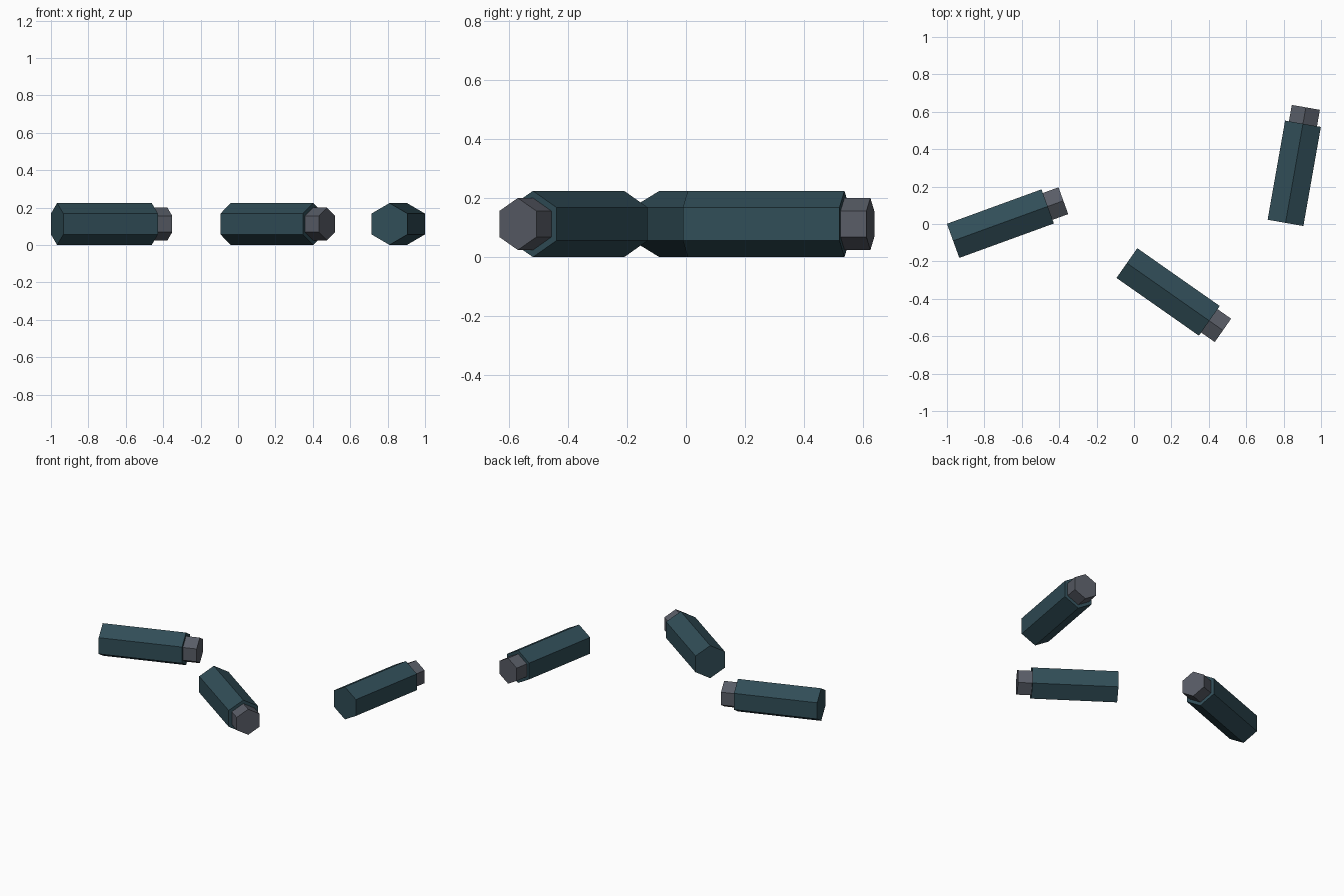
import bpy, bmesh, math

if "Cube" in bpy.data.objects:
    bpy.data.objects.remove(bpy.data.objects["Cube"])

def material(name, rgb):
    m = bpy.data.materials.new(name)
    m.diffuse_color = (*rgb, 1)
    m.use_nodes = True
    m.node_tree.nodes["Principled BSDF"].inputs["Base Color"].default_value = m.diffuse_color
    return m

TEAL = material("dark teal", (0.030, 0.074, 0.095))
GREY = material("slate grey", (0.098, 0.108, 0.133))

R_BODY, R_CAP = 0.112, 0.088
BODY_LEN, TOTAL_LEN = 0.538, 0.627

def hex_prism(name, x0, x1, r, start, angle, mat):
    """Six-sided prism along local x with a ridge on top, resting at body height."""
    bm = bmesh.new()
    rings = []
    for x in (x0, x1):
        rings.append([bm.verts.new((x, r * math.sin(k * math.pi / 3), r * math.cos(k * math.pi / 3)))
                      for k in range(6)])
    a, b = rings
    bm.faces.new(a)
    bm.faces.new(b[::-1])
    for k in range(6):
        n = (k + 1) % 6
        bm.faces.new((a[k], b[k], b[n], a[n]))
    bmesh.ops.recalc_face_normals(bm, faces=bm.faces)
    me = bpy.data.meshes.new(name)
    bm.to_mesh(me)
    bm.free()
    me.materials.append(mat)
    ob = bpy.data.objects.new(name, me)
    ob.location = (start[0], start[1], R_BODY)
    ob.rotation_euler = (0, 0, math.radians(angle))
    bpy.context.collection.objects.link(ob)

# three scattered casings: centre of the open end, heading in degrees
casings = [((-0.967, -0.09), 20), ((-0.038, -0.209), -35), ((0.810, 0.006), 80)]
for i, (start, angle) in enumerate(casings, 1):
    hex_prism(f"casing_body_{i}", 0, BODY_LEN, R_BODY, start, angle, TEAL)
    hex_prism(f"casing_cap_{i}", BODY_LEN, TOTAL_LEN, R_CAP, start, angle, GREY)
